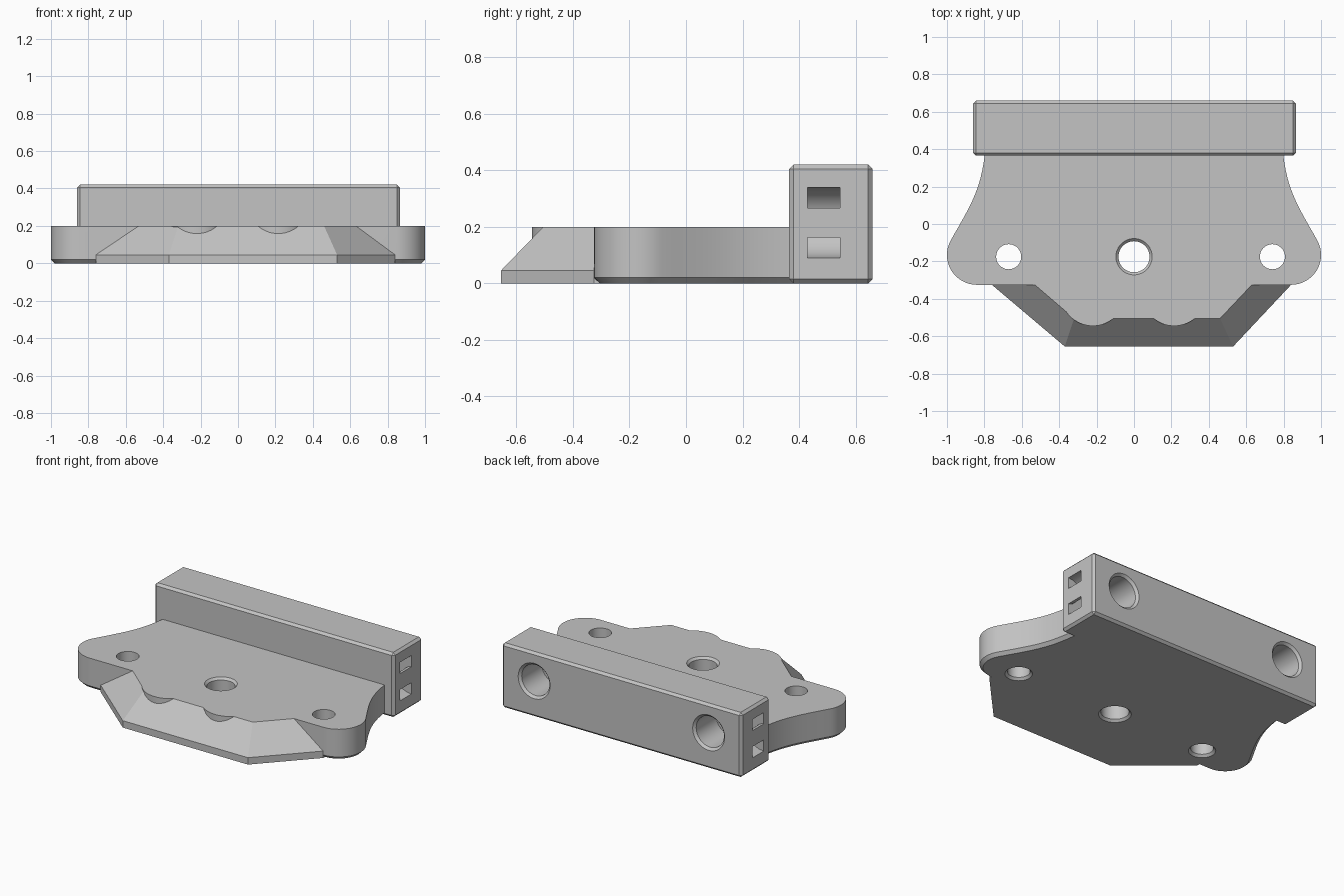
import bpy, bmesh
from math import cos, sin, pi, radians
from mathutils import Vector
from mathutils.geometry import interpolate_bezier

cube = bpy.data.objects.get("Cube")
if cube:
    bpy.data.objects.remove(cube, do_unlink=True)

grey = bpy.data.materials.new("light_grey")
grey.use_nodes = True
grey.diffuse_color = (0.55, 0.55, 0.55, 1)
grey.node_tree.nodes["Principled BSDF"].inputs["Base Color"].default_value = (0.55, 0.55, 0.55, 1)


def loft(name, rings):
    """Closed solid through rings that have equal point counts."""
    bm = bmesh.new()
    loops = [[bm.verts.new(p) for p in ring] for ring in rings]
    for a, b in zip(loops, loops[1:]):
        for i in range(len(a)):
            j = (i + 1) % len(a)
            bm.faces.new((a[i], a[j], b[j], b[i]))
    bm.faces.new(loops[0])
    bm.faces.new(loops[-1])
    bmesh.ops.recalc_face_normals(bm, faces=bm.faces)
    return to_object(name, bm)


def to_object(name, bm):
    mesh = bpy.data.meshes.new(name)
    bm.to_mesh(mesh)
    bm.free()
    mesh.materials.append(grey)
    ob = bpy.data.objects.new(name, mesh)
    bpy.context.collection.objects.link(ob)
    return ob


def chamfer(ob, width, test):
    """Chamfer the edges of ob whose two ends pass the test."""
    bm = bmesh.new()
    bm.from_mesh(ob.data)
    edges = [e for e in bm.edges if all(test(v.co) for v in e.verts)]
    bmesh.ops.bevel(bm, geom=edges, offset=width, segments=1,
                    affect='EDGES', clamp_overlap=False)
    bm.to_mesh(ob.data)
    bm.free()


def flat(points, z):
    return [(x, y, z) for x, y in points]


def turned(name, centre, axis, steps, n=48):
    """Round solid from (distance, radius) steps along the z or y axis."""
    rings = []
    for d, r in steps:
        ring = []
        for i in range(n):
            a, b = r * cos(2 * pi * i / n), r * sin(2 * pi * i / n)
            off = Vector((a, b, d)) if axis == 'Z' else Vector((a, d, b))
            ring.append(Vector(centre) + off)
        rings.append(ring)
    return loft(name, rings)


def combine(base, parts, operation):
    for part in parts:
        part.hide_render = True
        mod = base.modifiers.new(part.name, 'BOOLEAN')
        mod.operation = operation
        mod.solver = 'EXACT'
        mod.object = part


# Mounting plate: rounded ears sweeping back to a narrower waist
ear = [Vector((0.84 + 0.16 * cos(radians(a)), -0.165 + 0.16 * sin(radians(a))))
       for a in range(-90, 31, 6)]
waist = interpolate_bezier(ear[-1].to_3d(), Vector((0.88, 0.09, 0)),
                           Vector((0.815, 0.18, 0)), Vector((0.795, 0.40, 0)), 16)
side = [(p.x, p.y) for p in ear + waist[1:]] + [(0.795, 0.5)]
outline = side + [(-x, y) for x, y in reversed(side)]
plate = loft("mounting_plate", [flat(outline, 0), flat(outline, 0.2)])
chamfer(plate, 0.02, lambda co: co.z < 0.001)

# Sloping nose
foot = [(-0.76, -0.26), (-0.76, -0.325), (-0.37, -0.655),
        (0.53, -0.655), (0.84, -0.325), (0.84, -0.26)]
crest = [(-0.53, -0.26), (-0.53, -0.325), (-0.32, -0.505),
         (0.46, -0.505), (0.63, -0.325), (0.63, -0.26)]
nose = loft("nose", [flat(foot, 0), flat(foot, 0.045), flat(crest, 0.2)])

# Round bosses emerging from the slope
bosses = [turned("boss", (x, -0.375, 0), 'Z', [(0.1, 0.17), (0.2, 0.17)], 64)
          for x in (-0.22, 0.215)]

# Rear bar
x0, x1, y0, y1 = -0.86, 0.865, 0.365, 0.66
rect = [(x0, y0), (x1, y0), (x1, y1), (x0, y1)]
bar = loft("rear_bar", [flat(rect, 0), flat(rect, 0.42)])
chamfer(bar, 0.015, lambda co: True)

# Vertical bolt holes with chamfered rims
holes = [turned("side_hole", (x, -0.175, 0), 'Z',
                [(-0.02, 0.1), (0.015, 0.067), (0.25, 0.067)])
         for x in (-0.67, 0.74)]
holes.append(turned("centre_hole", (0, -0.175, 0), 'Z',
                    [(-0.02, 0.117), (0.014, 0.083), (0.186, 0.083), (0.22, 0.117)]))

# Blind holes in the back of the bar
holes += [turned("back_hole", (x, y1, 0.235), 'Y',
                 [(-0.22, 0.1), (-0.015, 0.1), (0.02, 0.135)])
          for x in (-0.625, 0.63)]

# Curved tie channels, each opening as two slots in a bar end
for end, s in ((x0, 1), (x1, -1)):
    arc = [radians(a) for a in range(-90, 91, 15)]
    profile = [(-0.05, -0.125)] + [(0.125 * cos(a), 0.125 * sin(a)) for a in arc]
    profile += [(-0.05, 0.125), (-0.05, 0.052)]
    profile += [(0.052 * cos(a), 0.052 * sin(a)) for a in reversed(arc)]
    profile += [(-0.05, -0.052)]
    holes.append(loft("tie_channel", [[(end + s * u, y, 0.215 + v) for u, v in profile]
                                      for y in (0.43, 0.545)]))

# Join the body, cut the holes and keep the finished mesh
combine(plate, [nose] + bosses + [bar], 'UNION')
combine(plate, holes, 'DIFFERENCE')
bpy.context.view_layer.update()
graph = bpy.context.evaluated_depsgraph_get()
finished = bpy.data.meshes.new_from_object(plate.evaluated_get(graph))
plate.modifiers.clear()
plate.data = finished
plate.name = "bracket_body"
for part in [nose, bar] + bosses + holes:
    bpy.data.objects.remove(part, do_unlink=True)

bpy.ops.object.select_all(action='DESELECT')
plate.select_set(True)
bpy.context.view_layer.objects.active = plate
bpy.ops.object.shade_smooth_by_angle(angle=radians(25))
